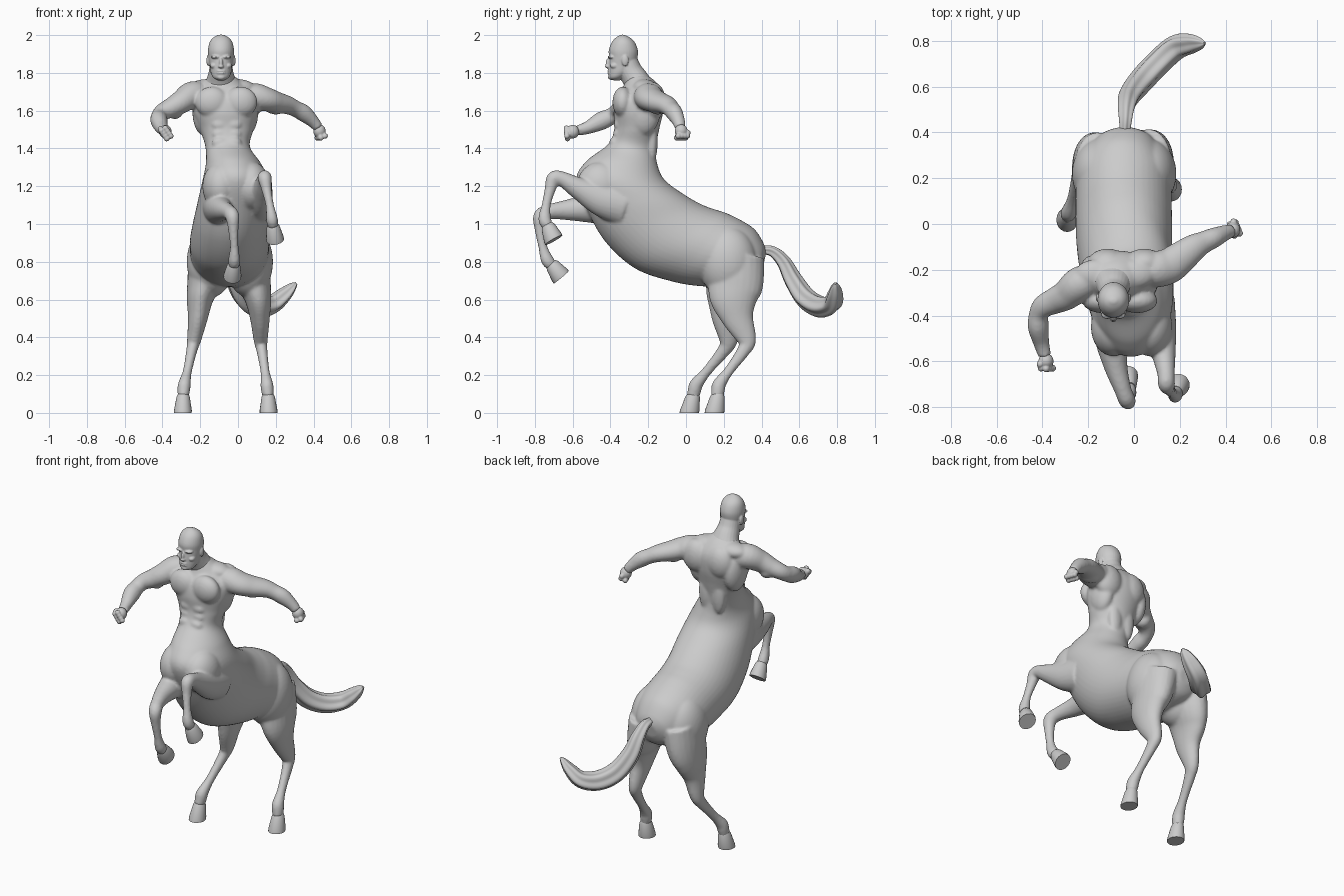
import bpy, bmesh, math
from mathutils import Vector, Matrix

cube = bpy.data.objects.get("Cube")
if cube:
    bpy.data.objects.remove(cube, do_unlink=True)

grey = bpy.data.materials.new("plain grey")
grey.use_nodes = True
grey.diffuse_color = (0.6, 0.6, 0.6, 1)
grey.node_tree.nodes["Principled BSDF"].inputs["Base Color"].default_value = (0.6, 0.6, 0.6, 1)


def spline(rows, steps):
    """Catmull-Rom interpolation of equal-length number rows."""
    out = []
    for i in range(len(rows) - 1):
        p0, p1, p2, p3 = (rows[max(i - 1, 0)], rows[i], rows[i + 1], rows[min(i + 2, len(rows) - 1)])
        for s in range(steps):
            t = s / steps
            out.append([0.5 * (2 * b + (c - a) * t + (2 * a - 5 * b + 4 * c - d) * t * t
                               + (3 * b - a - 3 * c + d) * t ** 3)
                        for a, b, c, d in zip(p0, p1, p2, p3)])
    return out + [list(rows[-1])]


def skin(bm, rings, sides=24, ripple=0.0, lobes=5):
    """Closed surface through elliptical rings (centre, axis a, axis b)."""
    loops = []
    for c, a, b in rings:
        loop = []
        for k in range(sides):
            t = 2 * math.pi * k / sides
            r = 1 + ripple * math.cos(lobes * t)
            loop.append(bm.verts.new(c + a * math.cos(t) * r + b * math.sin(t) * r))
        loops.append(loop)
    for l0, l1 in zip(loops, loops[1:]):
        for k in range(sides):
            n = (k + 1) % sides
            bm.faces.new((l0[k], l0[n], l1[n], l1[k]))
    bm.faces.new(loops[0][::-1])
    bm.faces.new(loops[-1])


def sections(bm, rows, sides=48):
    """Rows of mid x, half width, back y z, front y z."""
    rings = []
    for x, w, by, bz, fy, fz in spline(rows, 8):
        back, front = Vector((x, by, bz)), Vector((x, fy, fz))
        rings.append(((back + front) / 2, Vector((w, 0, 0)), (front - back) / 2))
    skin(bm, rings, sides=sides)


def tube(bm, path, ref=(1, 0, 0), steps=5, **kw):
    """Limb along rows of x, y, z, radius across, radius along."""
    rows = spline(path, steps)
    pts = [Vector(r[:3]) for r in rows]
    side, rings = Vector(ref), []
    for i, r in enumerate(rows):
        t = (pts[min(i + 1, len(pts) - 1)] - pts[max(i - 1, 0)]).normalized()
        side = (side - t * side.dot(t)).normalized()
        rings.append((pts[i], side * r[3], t.cross(side) * r[4]))
    skin(bm, rings, **kw)


def ball(bm, centre, radii):
    m = Matrix.Translation(centre) @ Matrix.Diagonal((*radii, 1))
    bmesh.ops.create_icosphere(bm, subdivisions=4, radius=1, matrix=m)


def pair(bm, mid, dx, y, z, radii):
    for s in (-1, 1):
        ball(bm, (mid + s * dx, y, z), radii)


def finish(name, bm, voxel=0.0, smooth=3):
    bmesh.ops.recalc_face_normals(bm, faces=bm.faces)
    me = bpy.data.meshes.new(name)
    bm.to_mesh(me)
    bm.free()
    me.materials.append(grey)
    ob = bpy.data.objects.new(name, me)
    bpy.context.collection.objects.link(ob)
    if voxel:
        rm = ob.modifiers.new("fuse", 'REMESH')
        rm.mode, rm.voxel_size, rm.use_smooth_shade = 'VOXEL', voxel, True
        sm = ob.modifiers.new("soften", 'SMOOTH')
        sm.factor, sm.iterations = 0.5, smooth
    bpy.ops.object.select_all(action='DESELECT')
    ob.select_set(True)
    bpy.context.view_layer.objects.active = ob
    if voxel:
        bpy.ops.object.shade_smooth()
    else:
        bpy.ops.object.shade_smooth_by_angle(angle=math.radians(40))


# Trunk from the neck down to the rump
body = bmesh.new()
sections(body, [
    (-.085, .06, -.23, 1.80, -.32, 1.77), (-.08, .11, -.168, 1.76, -.335, 1.72),
    (-.07, .165, -.122, 1.69, -.37, 1.66), (-.067, .172, -.12, 1.60, -.383, 1.59),
    (-.06, .142, -.142, 1.50, -.38, 1.50), (-.055, .118, -.16, 1.40, -.415, 1.42),
    (-.025, .145, -.15, 1.31, -.525, 1.335), (-.012, .175, -.11, 1.23, -.58, 1.24),
    (-.02, .193, 0, 1.15, -.53, 1.09), (-.035, .203, .09, 1.10, -.43, .91),
    (-.043, .210, .16, 1.075, -.27, .765), (-.045, .210, .22, 1.055, -.07, .695),
    (-.045, .205, .30, 1.015, .09, .67), (-.045, .165, .365, .97, .25, .67),
    (-.04, .11, .41, .90, .36, .70), (-.04, .045, .425, .85, .405, .76)])

# Muscles: chest, belly, back, horse breast and rump
pair(body, -.062, .076, -.335, 1.645, (.088, .054, .082))
for z, y in ((1.525, -.358), (1.475, -.362), (1.43, -.382)):
    pair(body, -.06, .036, y, z, (.042, .024, .030))
pair(body, -.067, .116, -.225, 1.595, (.058, .088, .125))
pair(body, -.035, .080, -.172, 1.65, (.088, .064, .10))
pair(body, -.085, .080, -.22, 1.722, (.095, .065, .045))
pair(body, -.055, .042, -.18, 1.44, (.045, .03, .12))
pair(body, -.010, .080, -.45, 1.20, (.098, .128, .13))
pair(body, -.043, .103, .22, .80, (.125, .155, .19))

# Arms
left_arm = [(.00, -.22, 1.67, .06, .06), (.09, -.20, 1.672, .073, .078), (.15, -.185, 1.66, .064, .078),
            (.20, -.15, 1.645, .057, .072), (.26, -.105, 1.63, .049, .060), (.305, -.08, 1.61, .043, .049),
            (.35, -.06, 1.585, .045, .044), (.395, -.04, 1.545, .034, .035), (.425, -.03, 1.51, .027, .029)]
right_arm = [(-.15, -.225, 1.67, .06, .06), (-.235, -.26, 1.685, .072, .075), (-.295, -.31, 1.65, .062, .066),
             (-.345, -.335, 1.62, .054, .058), (-.395, -.36, 1.595, .046, .050), (-.416, -.395, 1.57, .044, .043),
             (-.418, -.45, 1.545, .049, .045), (-.405, -.52, 1.51, .034, .035), (-.39, -.575, 1.495, .027, .029)]
for arm in (left_arm, right_arm):
    tube(body, arm, ref=(0, 0, 1))
ball(body, (.20, -.15, 1.62), (.06, .05, .04))
ball(body, (-.335, -.32, 1.60), (.045, .045, .045))

# Hind legs: x and y at each level, sharing heights and radii
levels = [(.82, .105, .15), (.69, .090, .148), (.60, .070, .128), (.50, .052, .085), (.385, .037, .050),
          (.33, .029, .035), (.22, .024, .026), (.155, .033, .035), (.125, .034, .036), (.085, .029, .033)]
left_hind = [(.06, .265), (.085, .262), (.107, .255), (.116, .275), (.12, .322),
             (.127, .305), (.143, .225), (.152, .178), (.155, .17), (.16, .165)]
right_hind = [(-.155, .25), (-.180, .25), (-.202, .235), (-.213, .22), (-.233, .225),
              (-.245, .20), (-.268, .11), (-.283, .057), (-.287, .046), (-.29, .037)]
for leg in (left_hind, right_hind):
    tube(body, [(x, y, z, a, b) for (x, y), (z, a, b) in zip(leg, levels)])

# Raised forelegs
left_fore = [(.09, -.34, 1.10, .09, .11), (.115, -.45, 1.13, .070, .088), (.13, -.57, 1.19, .052, .058),
             (.14, -.655, 1.238, .038, .040), (.142, -.70, 1.24, .037, .039), (.152, -.72, 1.18, .027, .029),
             (.168, -.74, 1.10, .022, .024), (.18, -.748, 1.025, .031, .034), (.186, -.728, .985, .027, .028)]
right_fore = [(-.10, -.37, 1.09, .09, .11), (-.10, -.49, 1.085, .075, .082), (-.08, -.62, 1.075, .052, .056),
              (-.05, -.72, 1.065, .038, .040), (-.03, -.77, 1.04, .037, .039), (-.025, -.772, .97, .027, .029),
              (-.02, -.758, .88, .022, .024), (-.02, -.735, .81, .031, .034), (-.023, -.708, .778, .027, .028)]
for leg in (left_fore, right_fore):
    tube(body, leg)
finish("body", body, voxel=.0085, smooth=4)


# Head with neck and facial features
head = bmesh.new()
hx = -.09
tube(head, [(hx, -.25, 1.735, .092, .072), (hx, -.27, 1.77, .075, .068), (hx, -.295, 1.81, .064, .063),
            (hx, -.315, 1.86, .058, .06)])
sections(head, [
    (hx, .018, -.355, 1.758, -.395, 1.762), (hx, .042, -.325, 1.778, -.408, 1.774),
    (hx, .055, -.285, 1.81, -.411, 1.80), (hx, .061, -.265, 1.85, -.410, 1.84),
    (hx, .067, -.256, 1.885, -.407, 1.88), (hx, .069, -.255, 1.92, -.409, 1.92),
    (hx, .061, -.27, 1.96, -.394, 1.96), (hx, .042, -.295, 1.986, -.372, 1.986),
    (hx, .012, -.328, 2.002, -.345, 2.002)], sides=32)
ball(head, (hx, -.410, 1.850), (.010, .016, .030))
ball(head, (hx, -.414, 1.834), (.015, .015, .009))
for z in (1.799, 1.810):
    ball(head, (hx, -.405, z), (.024, .012, .005))
ball(head, (hx, -.397, 1.777), (.022, .016, .014))
pair(head, hx, .027, -.396, 1.884, (.027, .019, .009))
pair(head, hx, .038, -.378, 1.838, (.020, .024, .016))
pair(head, hx, .068, -.322, 1.865, (.009, .018, .029))
finish("head", head, voxel=.0045, smooth=2)


# Fists: palm, four curled fingers and a thumb
def fist(name, centre, aim, across):
    bm = bmesh.new()
    c, d, u = Vector(centre), Vector(aim).normalized(), Vector(across).normalized()
    n = d.cross(u)
    ball(bm, c - d * .008, (.033, .034, .036))
    for i in range(4):
        f = c + u * (i - 1.5) * .017
        ball(bm, f + d * .026 + n * .010, (.015, .015, .015))
        ball(bm, f + d * .022 - n * .016, (.015, .015, .015))
    ball(bm, c - u * .030 - n * .014 + d * .004, (.015, .016, .016))
    finish(name, bm, voxel=.0045, smooth=2)


fist("left_fist", (.433, -.025, 1.484), (.2, .1, -.95), (.4, -1, 0))
fist("right_fist", (-.383, -.607, 1.487), (.2, -1, -.25), (.55, .05, -.8))


# Hooves: flared cones with flat soles
def hoof(name, top, sole, axis):
    bm = bmesh.new()
    d, x = Vector(axis).normalized(), Vector((1, 0, 0))
    b = d.cross(x).normalized()
    a = b.cross(d)
    top, sole = Vector(top), Vector(sole)
    skin(bm, [(top.lerp(sole, t), a * r, b * r * 1.1)
              for t, r in ((0, .028), (.15, .035), (.85, .047), (1, .047))], sides=20)
    finish(name, bm)


hoof("left_hind_hoof", (.16, .168, .10), (.162, .150, 0), (0, 0, -1))
hoof("right_hind_hoof", (-.29, .038, .10), (-.292, .017, 0), (0, 0, -1))
hoof("left_fore_hoof", (.184, -.735, .995), (.197, -.70, .915), (.13, .45, -.8))
hoof("right_fore_hoof", (-.022, -.715, .79), (-.03, -.66, .718), (-.05, .6, -.72))

# Tail with grooved strands
tail = bmesh.new()
tube(tail, [(-.04, .39, .86, .02, .02), (-.037, .455, .855, .025, .028), (-.032, .515, .80, .034, .038),
            (-.015, .565, .705, .044, .048), (.035, .63, .61, .052, .054), (.105, .705, .565, .053, .054),
            (.18, .77, .575, .052, .046), (.245, .787, .625, .043, .035), (.288, .79, .667, .026, .020),
            (.31, .79, .687, .006, .006)],
     ref=(.64, 0, -.77), sides=40, ripple=.11)
finish("tail", tail)
